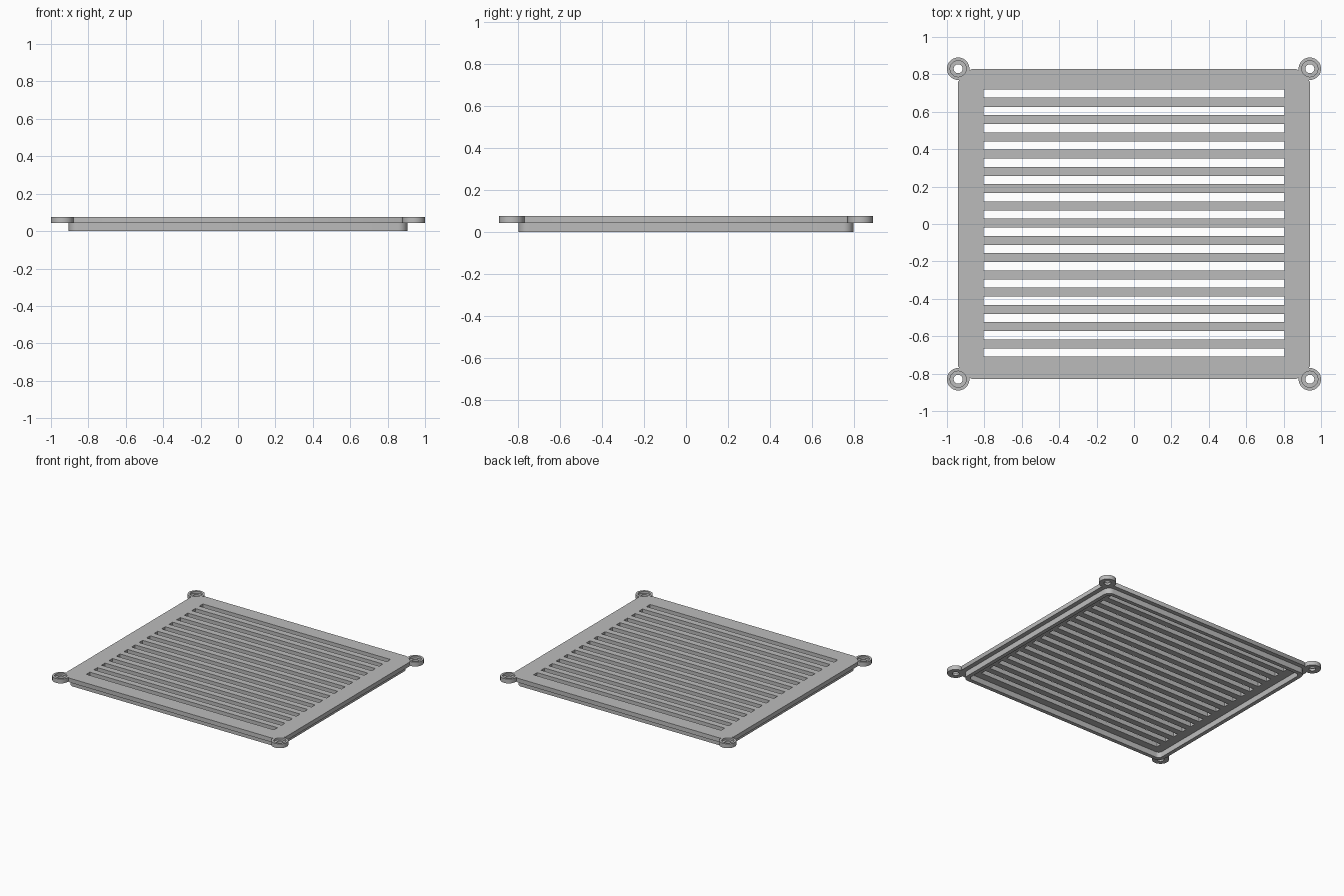
import bpy, bmesh, math
from mathutils import Matrix, Vector

cube = bpy.data.objects.get("Cube")
if cube:
    bpy.data.objects.remove(cube, do_unlink=True)

# Single flat grey material
grey = bpy.data.materials.new("plain_grey")
grey.use_nodes = True
colour = (0.5, 0.5, 0.5, 1)
grey.diffuse_color = colour
grey.node_tree.nodes["Principled BSDF"].inputs["Base Color"].default_value = colour

LIP, TOP = 0.043, 0.076      # underside of the plate, top of the plate
EAR_X, EAR_Y = 0.94, 0.83    # screw ear centres


def select_only(obj):
    bpy.ops.object.select_all(action='DESELECT')
    obj.select_set(True)
    bpy.context.view_layer.objects.active = obj


def prism(name, loops, z0, z1):
    """Extrude closed 2D loops; inner loops become holes."""
    curve = bpy.data.curves.new(name, 'CURVE')
    curve.dimensions = '2D'
    curve.fill_mode = 'BOTH'
    curve.extrude = (z1 - z0) / 2
    for loop in loops:
        spline = curve.splines.new('POLY')
        spline.points.add(len(loop) - 1)
        for point, (x, y) in zip(spline.points, loop):
            point.co = (x, y, 0, 1)
        spline.use_cyclic_u = True
    obj = bpy.data.objects.new(name, curve)
    bpy.context.collection.objects.link(obj)
    select_only(obj)
    bpy.ops.object.convert(target='MESH')
    obj = bpy.context.object
    obj.name = name
    obj.data.transform(Matrix.Translation((0, 0, (z0 + z1) / 2)))
    bm = bmesh.new()
    bm.from_mesh(obj.data)
    bmesh.ops.remove_doubles(bm, verts=bm.verts, dist=0.0001)
    bmesh.ops.recalc_face_normals(bm, faces=bm.faces)
    bm.to_mesh(obj.data)
    bm.free()
    finish(obj)
    return obj


def finish(obj):
    obj.data.materials.clear()
    obj.data.materials.append(grey)
    select_only(obj)
    bpy.ops.object.shade_smooth_by_angle(angle=math.radians(30))


def rectangle(hx, y0, y1):
    return [(-hx, y0), (hx, y0), (hx, y1), (-hx, y1)]


def four_corners(corner):
    """Repeat a first-quadrant run of points round all four corners."""
    loop = []
    for sx, sy in ((1, 1), (-1, 1), (-1, -1), (1, -1)):
        run = corner if sx * sy > 0 else corner[::-1]
        loop += [(sx * x, sy * y) for x, y in run]
    return loop


def rounded(hx, hy, r, steps=8):
    angles = [math.pi / 2 * i / steps for i in range(steps + 1)]
    return four_corners([(hx - r + r * math.cos(a), hy - r + r * math.sin(a))
                         for a in angles])


# Top plate with relieved corners and sixteen vent slots
corner = [(0.94, 0.76), (0.932, 0.775), (0.88, 0.822), (0.865, 0.83)]
slots = []
for i in range(16):
    y = 0.697 - i * 0.0923
    slots.append(rectangle(0.805, y - 0.022, y + 0.022))
prism("vent_plate", [four_corners(corner)] + slots, LIP, TOP)

# Locating rim under the plate
prism("lower_rim", [rounded(0.905, 0.797, 0.05), rounded(0.875, 0.767, 0.03)], 0, LIP)

# Screw ears: lathed rings with a counterbored hole
profile = [(0.024, LIP), (0.06, LIP), (0.06, TOP), (0.043, TOP), (0.043, 0.06), (0.024, 0.06)]
for sx, side in ((1, "left"), (-1, "right")):
    for sy, end in ((-1, "front"), (1, "back")):
        bm = bmesh.new()
        ring = [bm.verts.new((r, 0, z)) for r, z in profile]
        edges = [bm.edges.new((ring[i - 1], ring[i])) for i in range(len(ring))]
        bmesh.ops.spin(bm, geom=ring + edges, cent=(0, 0, 0), axis=(0, 0, 1),
                       angle=math.tau, steps=40, use_merge=True)
        bmesh.ops.remove_doubles(bm, verts=bm.verts, dist=0.0001)
        bmesh.ops.recalc_face_normals(bm, faces=bm.faces)
        bmesh.ops.translate(bm, verts=bm.verts, vec=Vector((sx * EAR_X, sy * EAR_Y, 0)))
        mesh = bpy.data.meshes.new(f"screw_ear_{end}_{side}")
        bm.to_mesh(mesh)
        bm.free()
        ear = bpy.data.objects.new(mesh.name, mesh)
        bpy.context.collection.objects.link(ear)
        finish(ear)
